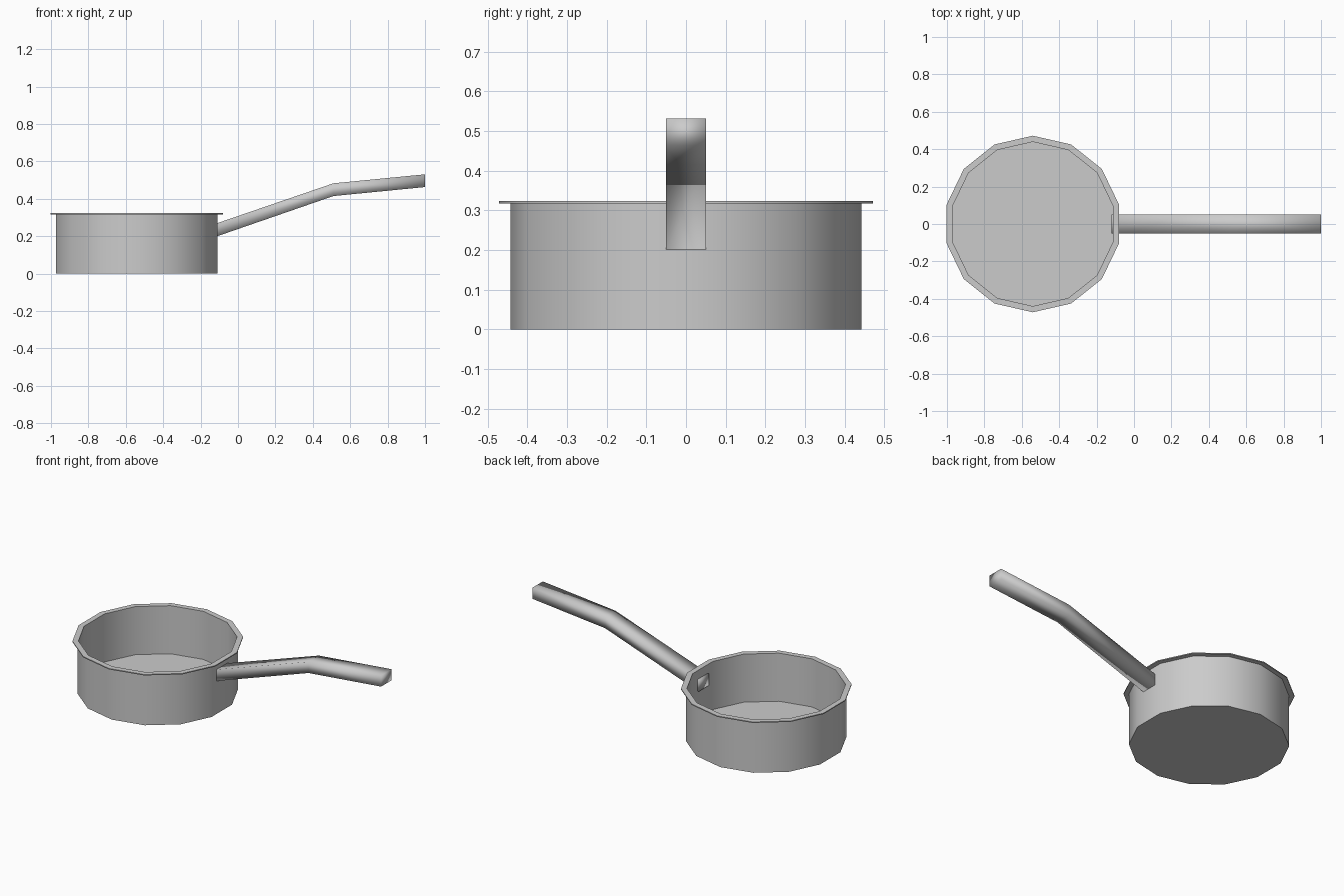
import bpy, bmesh
from math import pi, sin, cos, radians

if "Cube" in bpy.data.objects:
    bpy.data.objects.remove(bpy.data.objects["Cube"])

CX = -0.541   # pan centre
SIDES = 14


def make_object(name, bm, angle):
    bmesh.ops.recalc_face_normals(bm, faces=bm.faces)
    mesh = bpy.data.meshes.new(name)
    bm.to_mesh(mesh)
    bm.free()
    obj = bpy.data.objects.new(name, mesh)
    bpy.context.collection.objects.link(obj)
    bpy.ops.object.select_all(action='DESELECT')
    obj.select_set(True)
    bpy.context.view_layer.objects.active = obj
    bpy.ops.object.shade_smooth_by_angle(angle=radians(angle))
    return obj


def loft(name, rings, angle):
    """Skin a list of closed point rings and cap both ends."""
    bm = bmesh.new()
    loops = [[bm.verts.new(p) for p in ring] for ring in rings]
    n = len(loops[0])
    for a, b in zip(loops, loops[1:]):
        for i in range(n):
            j = (i + 1) % n
            bm.faces.new((a[i], a[j], b[j], b[i]))
    bm.faces.new(loops[0])
    bm.faces.new(loops[-1])
    return make_object(name, bm, angle)


def circle(r, z):
    return [(CX + r * cos(pi / 2 + 2 * pi * i / SIDES),
             r * sin(pi / 2 + 2 * pi * i / SIDES), z) for i in range(SIDES)]


# Pan: outer wall, flared flat rim, inner wall and floor
profile = [(0.443, 0), (0.443, 0.317), (0.472, 0.317),
           (0.472, 0.323), (0.439, 0.323), (0.439, 0.03)]
loft("pan_body", [circle(r, z) for r, z in profile], 40)

# Handle: bent rectangular bar, softly shaded, poking through the wall
stations = [(-0.12, 0.197, 0.267), (0.51, 0.415, 0.483), (1.0, 0.463, 0.531)]
W = 0.05
loft("handle", [[(x, -W, lo), (x, W, lo), (x, W, hi), (x, -W, hi)]
                for x, lo, hi in stations], 100)
